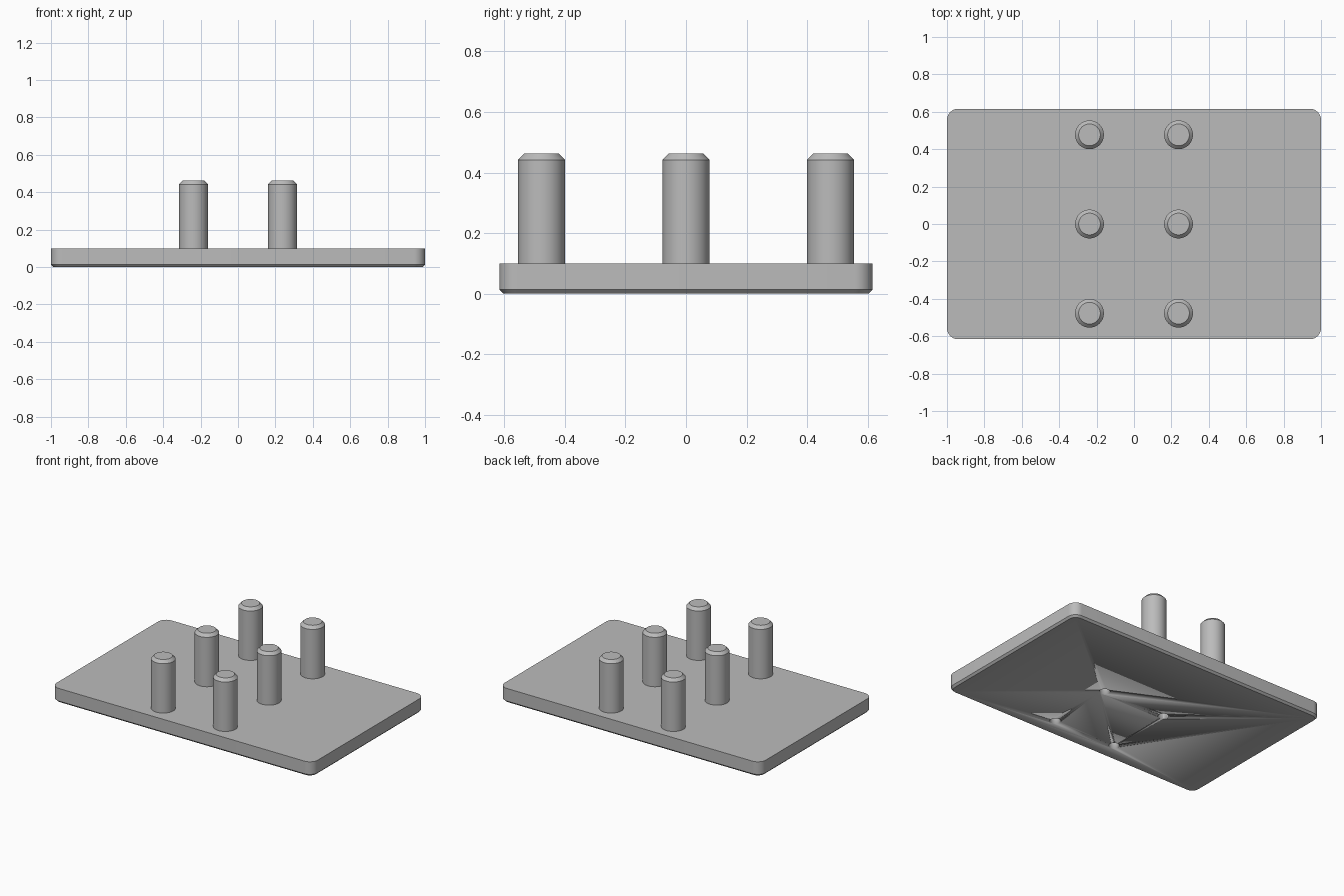
import bpy, bmesh, math

if "Cube" in bpy.data.objects:
    bpy.data.objects.remove(bpy.data.objects["Cube"])

grey = bpy.data.materials.new("grey")
grey.diffuse_color = (0.5, 0.5, 0.5, 1)
grey.use_nodes = True
grey.node_tree.nodes["Principled BSDF"].inputs["Base Color"].default_value = grey.diffuse_color


def finish(name, bm):
    """Turn a bmesh into a grey object with sharp edges kept."""
    bmesh.ops.recalc_face_normals(bm, faces=bm.faces)
    mesh = bpy.data.meshes.new(name)
    bm.to_mesh(mesh)
    bm.free()
    mesh.materials.append(grey)
    ob = bpy.data.objects.new(name, mesh)
    bpy.context.collection.objects.link(ob)
    bpy.ops.object.select_all(action='DESELECT')
    ob.select_set(True)
    bpy.context.view_layer.objects.active = ob
    bpy.ops.object.shade_smooth_by_angle(angle=math.radians(30))
    return ob


def stack(bm, rings, cap_bottom=True):
    """Skin a list of equal-length point rings, capping the ends."""
    loops = [[bm.verts.new(p) for p in ring] for ring in rings]
    n = len(loops[0])
    for a, b in zip(loops, loops[1:]):
        for i in range(n):
            j = (i + 1) % n
            bm.faces.new((a[i], a[j], b[j], b[i]))
    bm.faces.new(loops[-1])
    if cap_bottom:
        bm.faces.new(loops[0][::-1])


def circle(x, y, z, r, n=48):
    return [(x + r * math.cos(2 * math.pi * i / n),
             y + r * math.sin(2 * math.pi * i / n), z) for i in range(n)]


def rounded_rect(hx, hy, r, z, steps=8):
    pts = []
    for q, (sx, sy) in enumerate(((1, 1), (-1, 1), (-1, -1), (1, -1))):
        for i in range(steps + 1):
            a = math.pi / 2 * (q + i / steps)
            pts.append((sx * (hx - r) + r * math.cos(a),
                        sy * (hy - r) + r * math.sin(a), z))
    return pts


# Base plate with rounded corners and a chamfered underside
HX, HY, R, TOP, CH = 1.0, 0.616, 0.06, 0.1, 0.013
bm = bmesh.new()
stack(bm, [rounded_rect(HX - CH, HY - CH, R - CH, 0),
           rounded_rect(HX, HY, R, CH),
           rounded_rect(HX, HY, R, TOP)])
plate = finish("base_plate", bm)

# Blind holes under the front and middle pegs
PX, PY = 0.238, 0.477
bm = bmesh.new()
for x in (-PX, PX):
    for y in (-PY, 0):
        stack(bm, [circle(x, y, -0.05, 0.034, 32), circle(x, y, 0.08, 0.034, 32)])
cutter = finish("hole_cutter", bm)
cutter.hide_render = True
cutter.hide_viewport = True
cut = plate.modifiers.new("holes", 'BOOLEAN')
cut.operation = 'DIFFERENCE'
cut.solver = 'EXACT'
cut.object = cutter

# Six chamfered pegs in two rows
for side, x in (("left", -PX), ("right", PX)):
    for row, y in (("front", -PY), ("middle", 0), ("back", PY)):
        bm = bmesh.new()
        stack(bm, [circle(x, y, TOP, 0.077), circle(x, y, 0.442, 0.077),
                   circle(x, y, 0.462, 0.058)], cap_bottom=False)
        finish(f"peg_{row}_{side}", bm)
